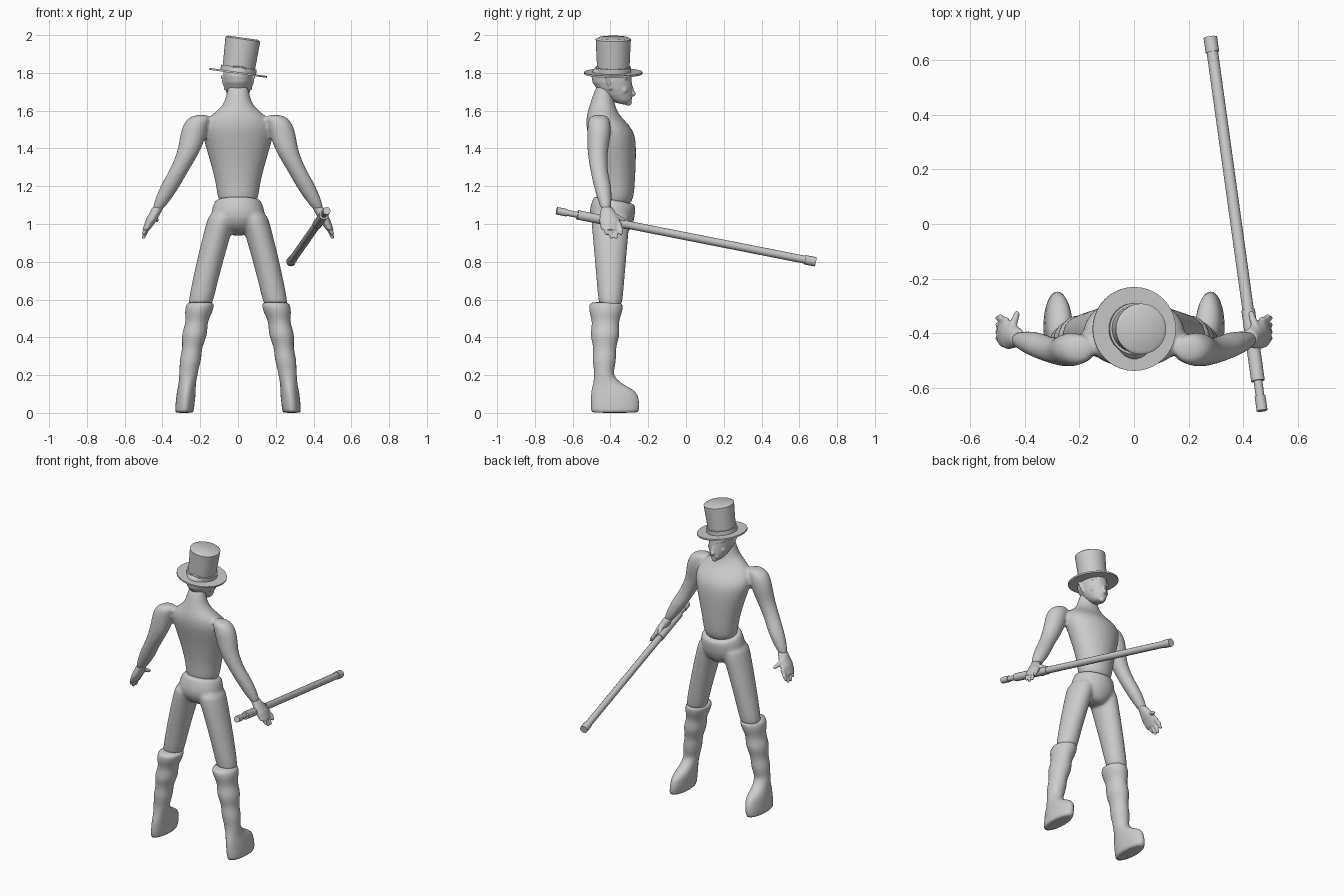
import bpy, bmesh, math
from mathutils import Vector, Matrix

cube = bpy.data.objects.get("Cube")
if cube:
    bpy.data.objects.remove(cube, do_unlink=True)

colour = (0.6, 0.6, 0.6, 1)
grey = bpy.data.materials.new("light_grey")
grey.use_nodes = True
grey.diffuse_color = colour
grey.node_tree.nodes["Principled BSDF"].inputs["Base Color"].default_value = colour


def bridge(bm, rings):
    """Skin a list of point rings and cap both ends."""
    rings = [[bm.verts.new(point) for point in ring] for ring in rings]
    count = len(rings[0])
    for lower, upper in zip(rings, rings[1:]):
        for i in range(count):
            j = (i + 1) % count
            bm.faces.new((lower[i], lower[j], upper[j], upper[i]))
    bm.faces.new(rings[0][::-1])
    bm.faces.new(rings[-1])


def circle(sides):
    """Unit circle as cosine and sine pairs."""
    angles = [math.tau * i / sides for i in range(sides)]
    return [(math.cos(angle), math.sin(angle)) for angle in angles]


def loft(bm, rows, centre_x=lambda z: 0, tilt=0):
    """Level oval rings; each row is height, half width, back and front."""
    rings = []
    for z, width, back, front in rows:
        middle, depth = (back + front) / 2, (front - back) / 2
        rings.append([(centre_x(z) + width * c, middle + depth * s, z + tilt * depth * s)
                      for c, s in circle(20)])
    bridge(bm, rings)


def rod(bm, start, end, start_radius, end_radius, sides=12):
    """Straight tapered rod between two points."""
    start, end = Vector(start), Vector(end)
    turn = (end - start).to_track_quat('Z', 'Y')
    bridge(bm, [[point + turn @ Vector((radius * c, radius * s, 0)) for c, s in circle(sides)]
                for point, radius in ((start, start_radius), (end, end_radius))])


def ball(bm, centre, radius):
    bmesh.ops.create_uvsphere(bm, u_segments=16, v_segments=10, radius=radius,
                              matrix=Matrix.Translation(centre))


def finger(bm, start, end, radius):
    """Tapered rod with rounded ends."""
    rod(bm, start, end, radius, radius * 0.7)
    ball(bm, start, radius)
    ball(bm, end, radius * 0.7)


def finish(bm, name, rounding=0, voxel=0):
    """Make the object, round its surface and blend overlapping pieces."""
    bmesh.ops.recalc_face_normals(bm, faces=bm.faces)
    mesh = bpy.data.meshes.new(name)
    bm.to_mesh(mesh)
    bm.free()
    mesh.materials.append(grey)
    part = bpy.data.objects.new(name, mesh)
    bpy.context.collection.objects.link(part)
    bpy.ops.object.select_all(action='DESELECT')
    part.select_set(True)
    bpy.context.view_layer.objects.active = part
    bpy.ops.object.shade_smooth_by_angle(angle=math.radians(180 if rounding else 35))
    if rounding:
        subdivision = part.modifiers.new("rounding", 'SUBSURF')
        subdivision.levels = subdivision.render_levels = rounding
    if voxel:
        remesh = part.modifiers.new("blend", 'REMESH')
        remesh.mode = 'VOXEL'
        remesh.voxel_size = voxel
        remesh.use_smooth_shade = True
        soften = part.modifiers.new("soften", 'SMOOTH')
        soften.factor, soften.iterations = 0.5, 3


def limb(bm, joints, side):
    """Oval rings around joints; each joint is position and radius."""
    bridge(bm, [[(side * x + radius * c, y + radius * s * 0.9, z) for c, s in circle(16)]
                for x, y, z, radius in joints])


def leg_x(z):
    """Sideways bow of the legs, shared by trousers and boots."""
    return 0.285 - 0.09 * z - 0.1 * z * z


sides = ((1, "left"), (-1, "right"))

# Torso, neck and arms blended into one skin
bm = bmesh.new()
loft(bm, [(1.08, .11, -.47, -.28), (1.2, .11, -.46, -.27), (1.4, .17, -.5, -.26),
          (1.5, .2, -.53, -.27), (1.57, .16, -.53, -.35), (1.63, .06, -.51, -.38),
          (1.76, .06, -.47, -.39)])
for side, label in sides:
    limb(bm, [(.19, -.46, 1.58, .05), (.22, -.46, 1.54, .07), (.24, -.46, 1.46, .07),
              (.26, -.47, 1.38, .06), (.32, -.46, 1.27, .05), (.36, -.44, 1.2, .055),
              (.44, -.42, 1.05, .03)], side)
finish(bm, "torso_and_arms", rounding=2, voxel=.01)

# Hands with spread fingers and thumbs
for side, label in sides:
    bm = bmesh.new()
    loft(bm, [(1.09, .03, -.45, -.39), (1.02, .03, -.46, -.35), (.97, .02, -.45, -.36)],
         lambda z: side * (1 - .53 * z))
    for i in range(4):
        y = -.43 + .025 * i
        drop = .93 + .02 * (i % 3 == 0)
        finger(bm, (side * .47, y, 1), (side * .5, y + .01, drop), .014)
    finger(bm, (side * .45, -.39, 1.05), (side * .43, -.33, 1.02), .016)
    finger(bm, (side * .47, -.37, 1), (side * .49, -.34, .97), .014)
    finish(bm, label + "_hand", voxel=.005)

# Head with nose, lips, brows, eyes, cheeks and ears
bm = bmesh.new()
loft(bm, [(1.63, .03, -.36, -.29), (1.68, .06, -.44, -.28), (1.75, .08, -.51, -.285),
          (1.82, .08, -.5, -.29), (1.85, .06, -.46, -.32)])
finger(bm, (0, -.28, 1.69), (0, -.3, 1.75), .015)
finger(bm, (-.02, -.295, 1.665), (.02, -.295, 1.665), .01)
ball(bm, (0, -.305, 1.645), .02)
for side, label in sides:
    finger(bm, (side * .02, -.3, 1.765), (side * .06, -.32, 1.775), .012)
    ball(bm, (side * .03, -.31, 1.74), .013)
    ball(bm, (side * .04, -.33, 1.71), .024)
    finger(bm, (side * .065, -.4, 1.72), (side * .085, -.42, 1.78), .012)
finish(bm, "head", rounding=1, voxel=.005)

# Top hat leaning to one side: brim, band, flared crown, rounded lid
bm = bmesh.new()
lean = Vector((math.sin(math.radians(8)), 0, math.cos(math.radians(8))))
for low, high, low_radius, high_radius in ((0, .01, .154, .154), (.01, .036, .095, .095),
                                           (.01, .185, .085, .093), (.185, .193, .093, .08)):
    base = Vector((0, -.385, 1.795))
    rod(bm, base + lean * low, base + lean * high, low_radius, high_radius, 40)
finish(bm, "top_hat")

# Trousers with a waist that dips at the belly
bm = bmesh.new()
loft(bm, [(1.13, .12, -.49, -.27), (1.12, .125, -.49, -.265), (1.04, .155, -.52, -.27),
          (.98, .12, -.5, -.3), (.94, .04, -.45, -.33)], tilt=-.2)
for side, label in sides:
    rows = []
    for step in range(7):
        depth = .108 - .008 * step
        rows.append((1.08 - .09 * step, .077 - .002 * step, -.4 - depth, -.4 + depth))
    loft(bm, rows, lambda z: side * leg_x(z))
finish(bm, "trousers", rounding=1, voxel=.01)

# Tall boots: rounded foot, then a widening shaft with creases
for side, label in sides:
    bm = bmesh.new()
    rows = [(0, .048, -.5, -.255), (.005, .05, -.505, -.245), (.1, .052, -.505, -.245),
            (.13, .048, -.5, -.29), (.16, .046, -.49, -.35)]
    steps = 16
    for step in range(steps + 1):
        rise = step / steps
        z = .2 + .39 * rise
        crease = .006 * rise ** .5 * math.cos(45 * (z - .41))
        middle, depth = -.435 + .012 * rise, .052 + .036 * rise + crease
        rows.append((z, .049 + .023 * rise + crease, middle - depth, middle + depth))
    loft(bm, rows, lambda z: side * leg_x(z))
    finish(bm, label + "_boot", rounding=1)

# Cane: butt, neck, handle, shaft and ferrule, with two small catches
bm = bmesh.new()
butt, tip = Vector((.47, -.685, 1.07)), Vector((.28, .685, .8))
for begin, stop, radius in ((0, .04, .02), (0, .1, .016), (.08, .27, .025),
                            (.2, 1, .021), (.96, 1, .025)):
    rod(bm, butt.lerp(tip, begin), butt.lerp(tip, stop), radius, radius)
for place, lift in ((.08, .015), (.24, -.03)):
    spot = butt.lerp(tip, place)
    rod(bm, spot, spot + Vector((0, 0, lift)), .012, .008)
finish(bm, "cane")
